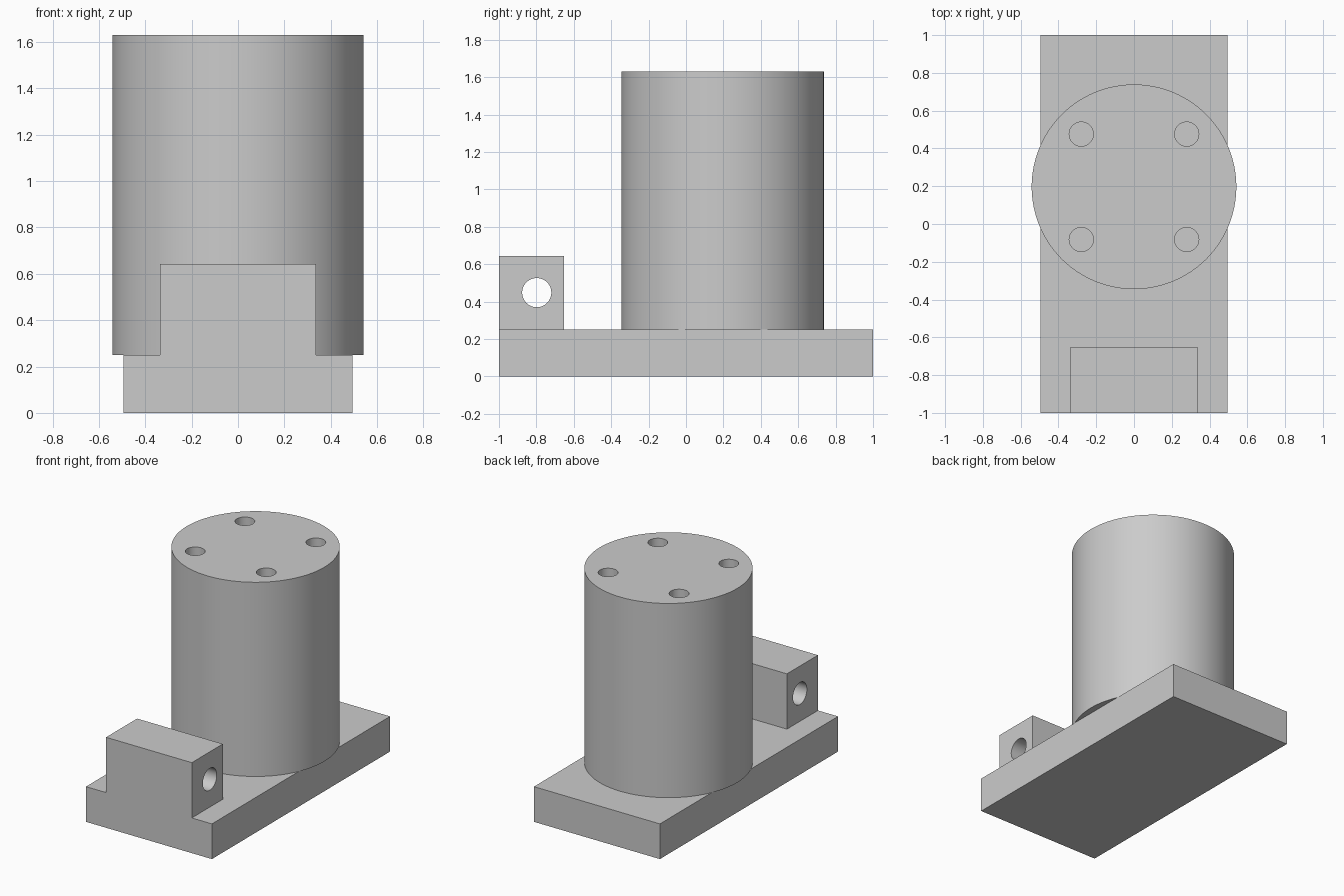
import bpy
import math

cube = bpy.data.objects.get("Cube")
if cube:
    bpy.data.objects.remove(cube, do_unlink=True)

grey = bpy.data.materials.new("plain_grey")
grey.use_nodes = True
colour = (0.6, 0.6, 0.6, 1)
grey.diffuse_color = colour
grey.node_tree.nodes["Principled BSDF"].inputs["Base Color"].default_value = colour

BASE_TOP = 0.25
TOP = 1.63
BARREL_Y = 0.197


def box(name, x, y0, y1, z0, z1):
    """Box symmetric in x."""
    bpy.ops.mesh.primitive_cube_add(size=1, location=(0, (y0 + y1) / 2, (z0 + z1) / 2))
    ob = bpy.context.object
    ob.name = name
    ob.scale = (2 * x, y1 - y0, z1 - z0)
    bpy.ops.object.transform_apply(location=False, rotation=False, scale=True)
    ob.data.materials.append(grey)
    return ob


def cylinder(name, radius, depth, location, sides=48, rotation=(0, 0, 0)):
    bpy.ops.mesh.primitive_cylinder_add(vertices=sides, radius=radius, depth=depth,
                                        location=location, rotation=rotation)
    ob = bpy.context.object
    ob.name = name
    ob.data.materials.append(grey)
    return ob


def drill(target, cutter):
    """Cut a hole, then discard the cutter."""
    mod = target.modifiers.new("hole", 'BOOLEAN')
    mod.object = cutter
    mod.solver = 'EXACT'
    bpy.context.view_layer.objects.active = target
    bpy.ops.object.modifier_apply(modifier=mod.name)
    bpy.data.objects.remove(cutter, do_unlink=True)


def smooth(ob):
    bpy.ops.object.select_all(action='DESELECT')
    ob.select_set(True)
    bpy.context.view_layer.objects.active = ob
    bpy.ops.object.shade_smooth_by_angle(angle=math.radians(30))


# Flat base plate
box("base_plate", 0.495, -1, 1, 0, BASE_TOP)

# Front lug with a cross hole
lug = box("front_lug", 0.337, -1, -0.652, BASE_TOP, 0.643)
drill(lug, cylinder("cross_hole", 0.078, 1, (0, -0.798, 0.448),
                    rotation=(0, math.pi / 2, 0)))
smooth(lug)

# Upright barrel with four blind holes in its top
barrel = cylinder("barrel", 0.542, TOP - BASE_TOP,
                  (0, BARREL_Y, (TOP + BASE_TOP) / 2), sides=96)
for sx in (-1, 1):
    for sy in (-1, 1):
        drill(barrel, cylinder("bolt_hole", 0.064, 0.6,
                               (sx * 0.279, BARREL_Y + sy * 0.279, TOP)))
smooth(barrel)
